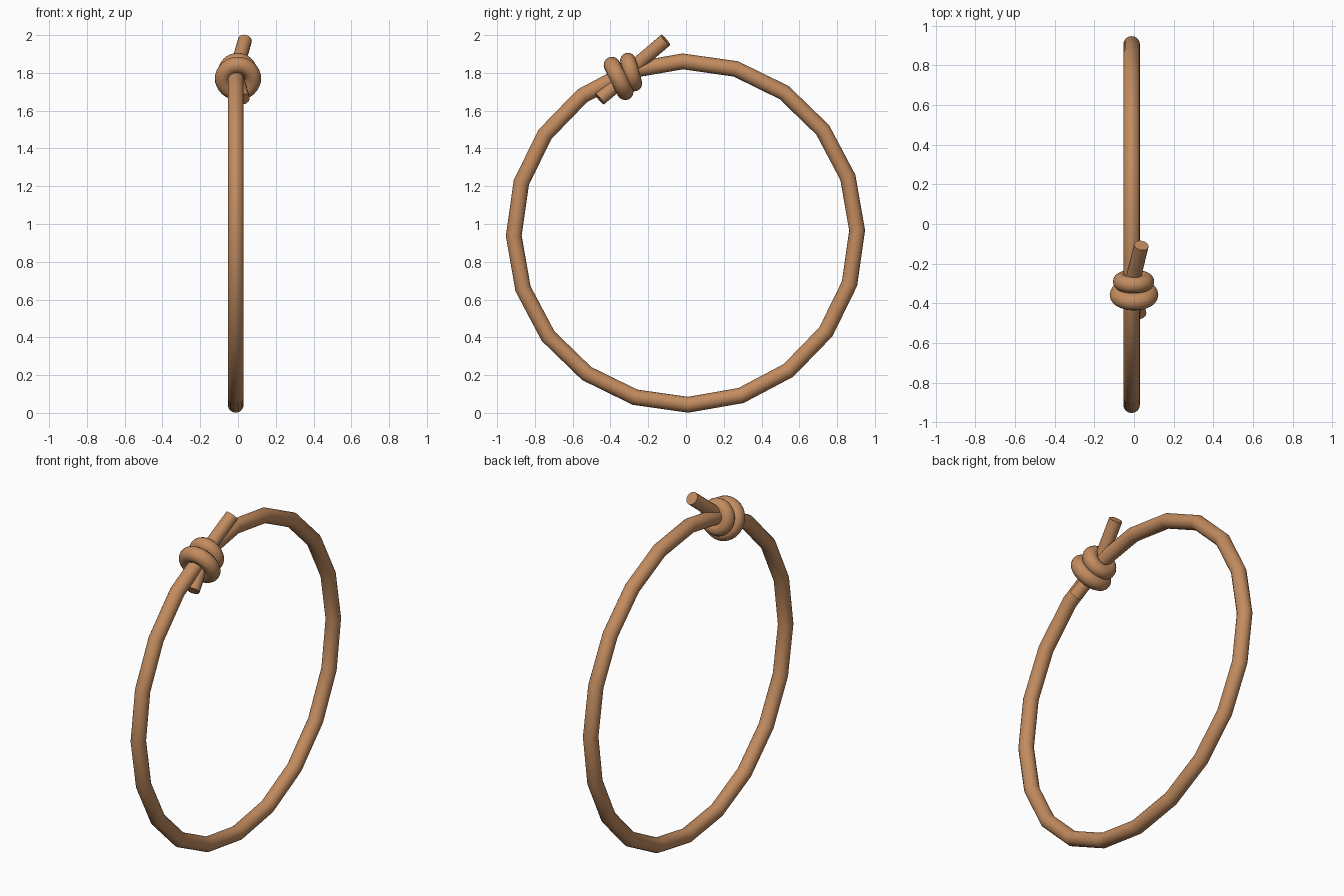
import bpy
import math
from mathutils import Vector, Matrix

if "Cube" in bpy.data.objects:
    bpy.data.objects.remove(bpy.data.objects["Cube"])

cord = bpy.data.materials.new("tan cord")
cord.diffuse_color = (0.54, 0.26, 0.115, 1)
cord.use_nodes = True
cord.node_tree.nodes["Principled BSDF"].inputs["Base Color"].default_value = cord.diffuse_color


def finish(name, angle):
    ob = bpy.context.object
    ob.name = name
    ob.data.materials.append(cord)
    bpy.ops.object.shade_smooth_by_angle(angle=math.radians(angle))
    return ob


def wrap(name, top, bottom, minor, x=0.0):
    """Cord loop seen edge-on in the y-z plane, from its top to bottom cap centre."""
    t, b = Vector((x, *top)), Vector((x, *bottom))
    d = t - b
    axis = Vector((0, d.z, -d.y))
    bpy.ops.mesh.primitive_torus_add(
        major_radius=d.length / 2, minor_radius=minor,
        major_segments=32, minor_segments=16,
        location=(t + b) / 2,
        rotation=axis.to_track_quat('Z', 'Y').to_euler())
    return finish(name, 60)


def cord_end(name, start, end, radius):
    a, b = Vector(start), Vector(end)
    d = b - a
    bpy.ops.mesh.primitive_cylinder_add(
        vertices=16, radius=radius, depth=d.length, location=(a + b) / 2,
        rotation=d.to_track_quat('Z', 'Y').to_euler())
    return finish(name, 40)


# Main loop: twenty straight lengths of round cord standing in the y-z plane
bpy.ops.mesh.primitive_torus_add(major_radius=0.909, minor_radius=0.042,
                                 major_segments=20, minor_segments=16)
loop = finish("cord_loop", 60)
loop.data.transform(Matrix.Translation((-0.012, -0.003, 0.952))
                    @ Matrix.Rotation(math.radians(0.9), 4, 'X')
                    @ Matrix.Rotation(math.radians(90), 4, 'Y'))

# Knot: two tilted turns around the loop
wrap("knot_large_turn", (-0.392, 1.841), (-0.322, 1.700), 0.044)
wrap("knot_small_turn", (-0.307, 1.864), (-0.274, 1.744), 0.042, -0.002)

# Cut ends sticking out of the knot
cord_end("upper_cord_end", (-0.01, -0.30, 1.81), (0.037, -0.108, 1.974), 0.037)
cord_end("lower_cord_end", (-0.005, -0.32, 1.775), (0.027, -0.457, 1.661), 0.036)
